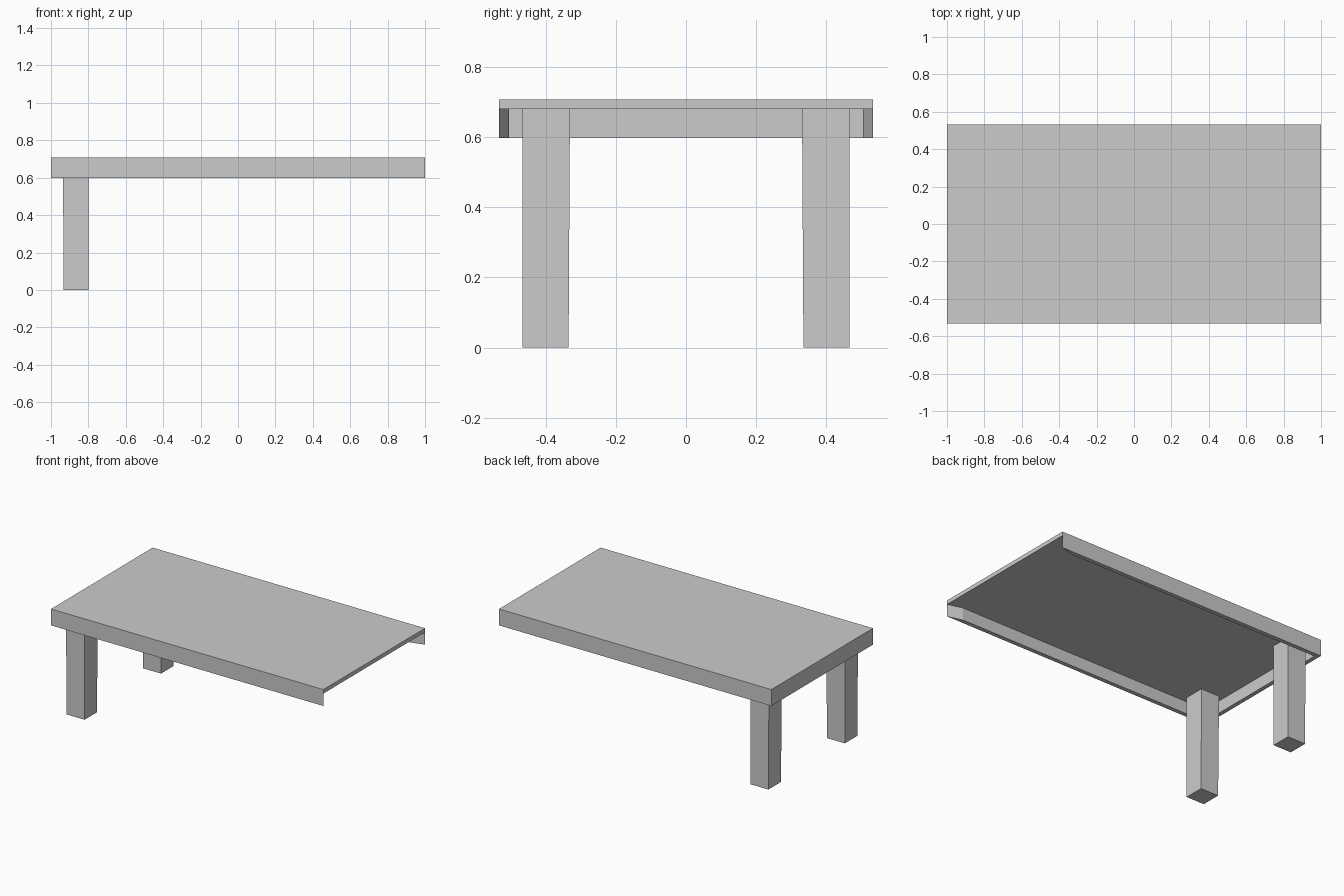
import bpy, bmesh

if "Cube" in bpy.data.objects:
    bpy.data.objects.remove(bpy.data.objects["Cube"])

X, Y = 1.0, 0.533            # half length and half width
Z_APRON, Z_SLAB, Z_TOP = 0.598, 0.68, 0.707
T = 0.028                    # apron thickness


def loft(name, bottom, top, z0, z1):
    """Solid between two matching outlines (counter-clockwise)."""
    bm = bmesh.new()
    a = [bm.verts.new((x, y, z0)) for x, y in bottom]
    b = [bm.verts.new((x, y, z1)) for x, y in top]
    bm.faces.new(a[::-1])
    bm.faces.new(b)
    n = len(a)
    for i in range(n):
        j = (i + 1) % n
        bm.faces.new((a[i], a[j], b[j], b[i]))
    bmesh.ops.recalc_face_normals(bm, faces=bm.faces)
    mesh = bpy.data.meshes.new(name)
    bm.to_mesh(mesh)
    bm.free()
    obj = bpy.data.objects.new(name, mesh)
    bpy.context.collection.objects.link(obj)
    return obj


def rect(x0, x1, y0, y1):
    return [(x0, y0), (x1, y0), (x1, y1), (x0, y1)]


# Table top slab
slab = rect(-X, X, -Y, Y)
loft("table_top", slab, slab, Z_SLAB, Z_TOP)

# U-shaped apron, open on the right, its arms tapering to a thin end
half = [(-X, -Y), (X, -Y), (X - 0.1, -Y + T), (-X + T, -Y + T)]
outline = half + [(x, -y) for x, y in reversed(half)]
loft("apron", outline, outline, Z_APRON, Z_SLAB)

# Two slightly tapered legs at the left end
for name, s in (("front_leg", -1), ("back_leg", 1)):
    foot = rect(-0.932, -0.8, s * 0.467, s * 0.335)
    head = rect(-0.936, -0.8, s * 0.467, s * 0.331)
    loft(name, foot, head, 0.0, Z_SLAB)
